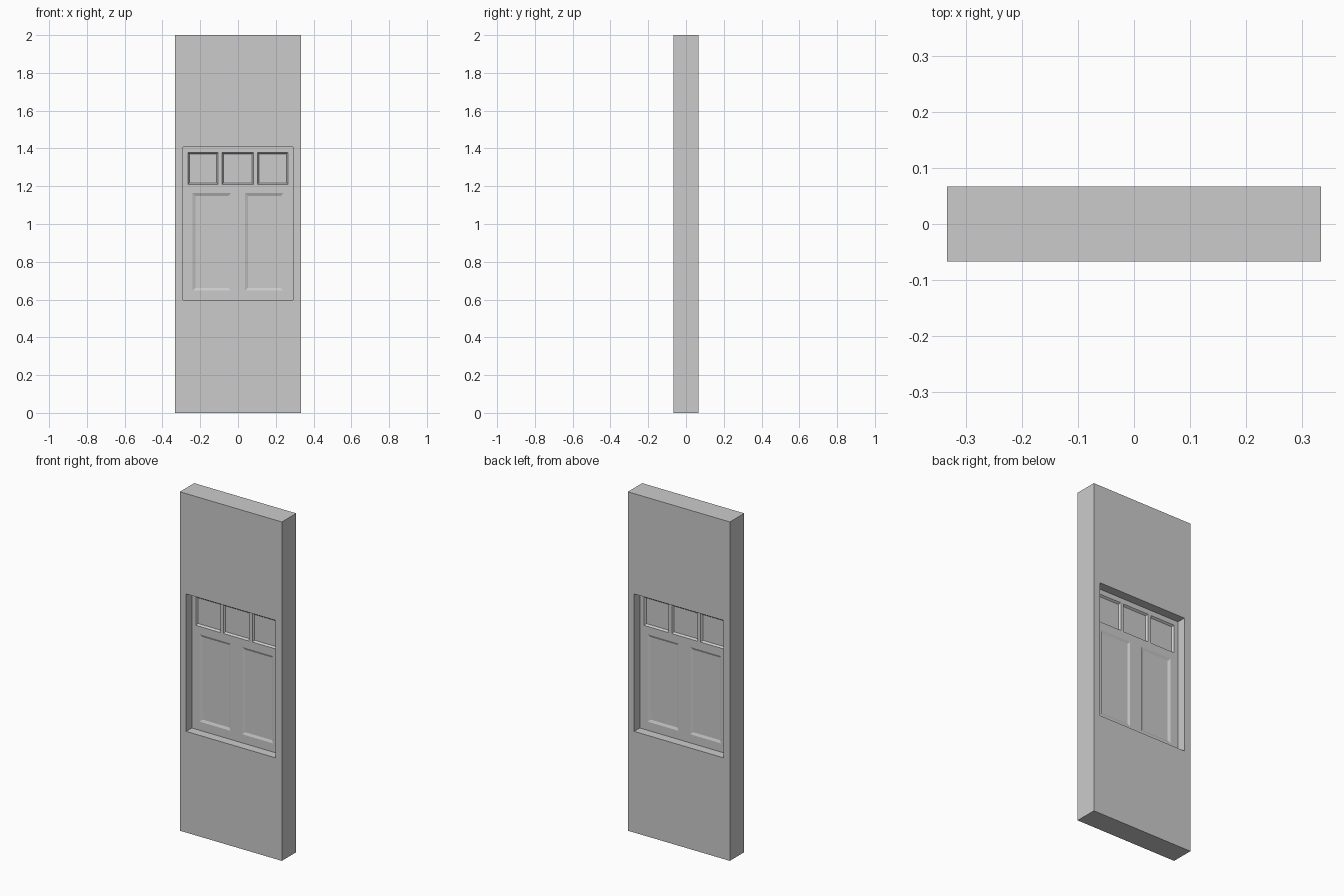
import bpy, bmesh
from mathutils import Vector

if "Cube" in bpy.data.objects:
    bpy.data.objects.remove(bpy.data.objects["Cube"])


def frustum(name, near, far, y0, y1):
    """Box along y with rectangle near (x0,x1,z0,z1) at y0 and far at y1."""
    bm = bmesh.new()
    rings = []
    for (x0, x1, z0, z1), y in ((near, y0), (far, y1)):
        rings.append([bm.verts.new((x, y, z)) for x, z in
                      ((x0, z0), (x1, z0), (x1, z1), (x0, z1))])
    a, b = rings
    bm.faces.new(a)
    bm.faces.new(b[::-1])
    for i in range(4):
        j = (i + 1) % 4
        bm.faces.new((a[i], b[i], b[j], a[j]))
    bmesh.ops.recalc_face_normals(bm, faces=bm.faces)
    me = bpy.data.meshes.new(name)
    bm.to_mesh(me)
    bm.free()
    ob = bpy.data.objects.new(name, me)
    bpy.context.collection.objects.link(ob)
    return ob


def box(name, rect, half):
    return frustum(name, rect, rect, -half, half)


def carve(ob, cutter):
    mod = ob.modifiers.new("cut", 'BOOLEAN')
    mod.operation = 'DIFFERENCE'
    mod.solver = 'EXACT'
    mod.object = cutter
    bpy.context.view_layer.objects.active = ob
    bpy.ops.object.modifier_apply(modifier=mod.name)
    bpy.data.objects.remove(cutter)


def sink(ob, rect, face, depth, width):
    """Carve a sloped recess of given depth and border width on both faces."""
    extra = 0.004
    out = width * extra / depth
    grow = lambda d: (rect[0] - d, rect[1] + d, rect[2] - d, rect[3] + d)
    for s in (-1, 1):
        carve(ob, frustum("recess_cutter", grow(out), grow(-width),
                          s * (face + extra), s * (face - depth)))


# Wall with the door opening
opening = (-0.292, 0.292, 0.597, 1.408)
wall = box("wall", (-0.333, 0.333, 0, 2), 0.0667)
carve(wall, box("opening_cutter", opening, 0.1))

# Door leaf set in the middle of the wall
half = 0.014
door = box("door", opening, half)

# Three window panes along the top
for x0, x1 in ((-0.266, -0.105), (-0.086, 0.083), (0.103, 0.264)):
    sink(door, (x0, x1, 1.21, 1.378), half, 0.011, 0.008)

# Two shallow lower panels
for x0, x1 in ((-0.24, -0.038), (0.038, 0.24)):
    sink(door, (x0, x1, 0.648, 1.163), half, 0.006, 0.014)
